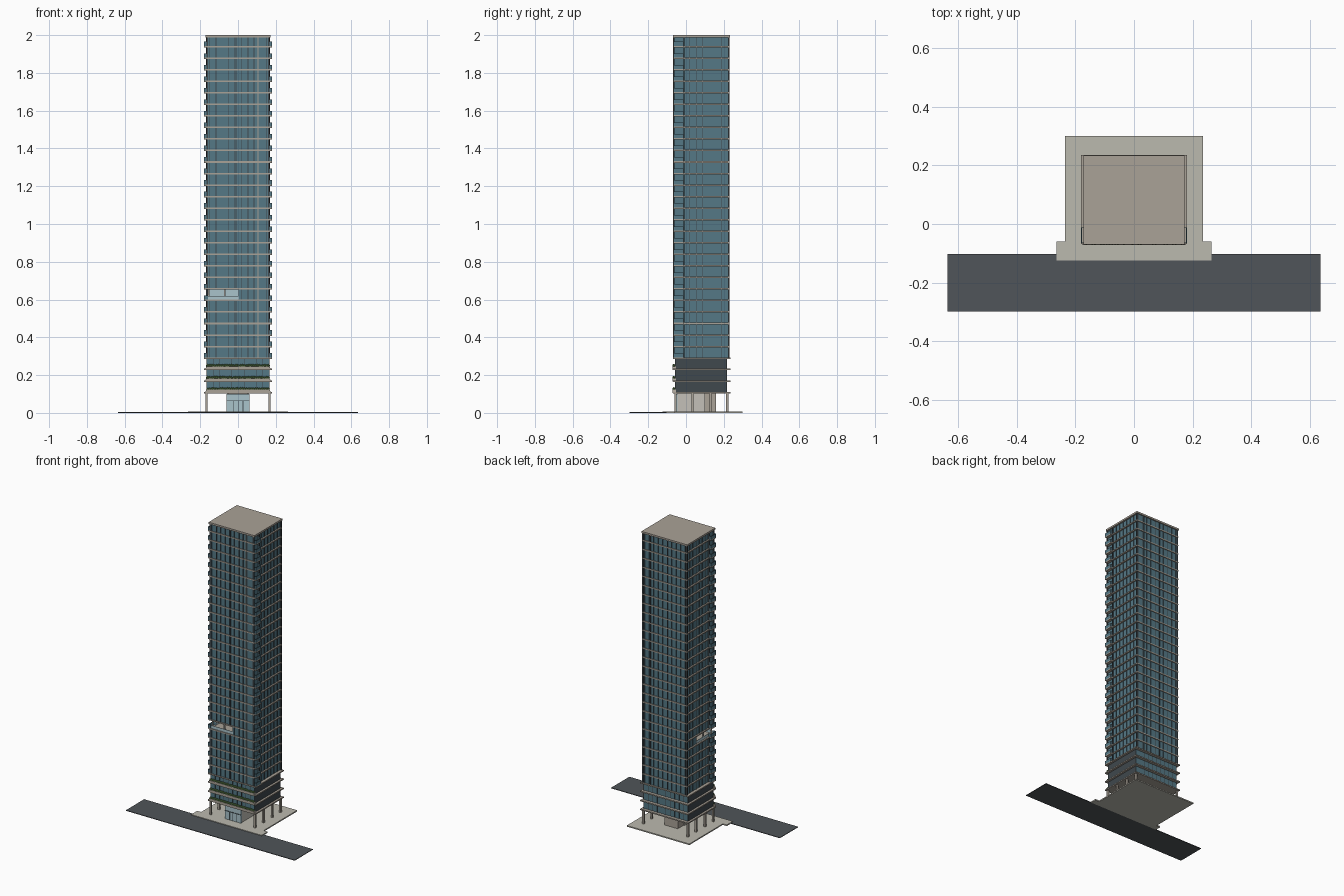
import bpy, bmesh, random
from mathutils import Matrix, Vector

if "Cube" in bpy.data.objects:
    bpy.data.objects.remove(bpy.data.objects["Cube"])

random.seed(4)


def mat(name, r, g, b):
    m = bpy.data.materials.new(name)
    m.diffuse_color = (r, g, b, 1)
    m.use_nodes = True
    m.node_tree.nodes["Principled BSDF"].inputs["Base Color"].default_value = m.diffuse_color
    return m


GLASS = mat("glass", 0.09, 0.19, 0.24)
PALE = mat("pale_glass", 0.40, 0.55, 0.60)
STONE = mat("stone", 0.40, 0.36, 0.31)
PAVE = mat("paving", 0.50, 0.49, 0.43)
WALL = mat("lobby_wall", 0.55, 0.53, 0.48)
DARK = mat("dark_metal", 0.05, 0.065, 0.075)
ROAD = mat("asphalt", 0.08, 0.09, 0.10)
GREEN = mat("foliage", 0.10, 0.20, 0.06)


def finish(name, bm, material):
    me = bpy.data.meshes.new(name)
    bm.to_mesh(me)
    bm.free()
    ob = bpy.data.objects.new(name, me)
    bpy.context.collection.objects.link(ob)
    me.materials.append(material)
    return ob


def boxes(name, material, items):
    """One object from boxes given as x0, x1, y0, y1, z0, z1."""
    bm = bmesh.new()
    for x0, x1, y0, y1, z0, z1 in items:
        c = Vector((x0 + x1, y0 + y1, z0 + z1)) / 2
        s = Matrix.Diagonal((x1 - x0, y1 - y0, z1 - z0, 1))
        bmesh.ops.create_cube(bm, size=1, matrix=Matrix.Translation(c) @ s)
    return finish(name, bm, material)


def both(items):
    """Boxes plus their mirror images across x."""
    return items + [(-b[1], -b[0]) + tuple(b[2:]) for b in items]


BASE, N, TOP = 0.29, 28, 2.0
H = (TOP - BASE) / N
Z = [BASE + i * H for i in range(N + 1)]
X, YF, YB = 0.170, -0.068, 0.230       # tower slab edges
GX, GF, GB = 0.160, -0.063, 0.225      # tower glass faces
TX, TY = 0.005, 0.12                   # sky terrace cut into the front left corner

# Site
boxes("road", ROAD, [(-0.635, 0.635, -0.298, -0.102, 0, 0.004)])
boxes("plaza", PAVE, [(-0.235, 0.235, -0.06, 0.30, 0, 0.008),
                      (-0.265, 0.265, -0.125, -0.06, 0, 0.008)])

# Entrance level: lobby, core and columns
boxes("lobby_glass", PALE, [(-0.06, 0.06, -0.055, -0.045, 0.008, 0.1)])
boxes("lobby_walls", WALL, both([(0.05, 0.058, -0.045, 0.10, 0.008, 0.105)]))
boxes("service_core", STONE, [(-0.05, 0.05, 0.10, 0.16, 0.008, 0.105)])
boxes("entrance_door_frame", DARK,
      [(-0.025, -0.022, -0.058, -0.054, 0.008, 0.065),
       (0.0, 0.002, -0.058, -0.054, 0.008, 0.065),
       (0.025, 0.028, -0.058, -0.054, 0.008, 0.065),
       (-0.06, 0.06, -0.058, -0.054, 0.063, 0.066)])
boxes("ground_columns", STONE,
      both([(0.161, 0.173, y - 0.006, y + 0.006, 0.008, 0.105)
            for y in (-0.055, 0.035, 0.13, 0.218)]))

# Podium
PZ = [0.103, 0.163, 0.226]
boxes("podium_glass", GLASS, [(-0.165, 0.165, -0.055, 0.215, 0.105, BASE)])
boxes("podium_slabs", STONE,
      [(-0.18, 0.18, -0.068, 0.235, z, z + 0.008) for z in PZ + [BASE - 0.006]])
boxes("podium_mullions", DARK,
      [(x - 0.001, x + 0.001, -0.058, 0.217, 0.108, BASE)
       for x in [-0.165 + 0.033 * i for i in range(11)]])

# Planters: troughs with sides that taper upwards, and rounded plants
bm = bmesh.new()
for z in PZ:
    r = bmesh.ops.create_cube(bm, size=1, matrix=Matrix.Translation((0, -0.062, z + 0.011))
                              @ Matrix.Diagonal((0.35, 0.018, 0.018, 1)))
    for v in r["verts"]:
        if v.co.z > z + 0.011:
            v.co.x *= 0.96
finish("planter_troughs", bm, STONE)
bm = bmesh.new()
for z in PZ:
    for i in range(34):
        p = (-0.162 + 0.324 * i / 33, -0.064, z + 0.024 + random.uniform(-0.001, 0.001))
        bmesh.ops.create_icosphere(bm, subdivisions=1, radius=random.uniform(0.007, 0.009),
                                   matrix=Matrix.Translation(p))
finish("planter_foliage", bm, GREEN)

# Tower glass, interrupted at the terrace storey
boxes("tower_glass", GLASS,
      [(-GX, GX, GF, GB, BASE, Z[5]), (-GX, GX, GF, GB, Z[6], TOP - 0.005),
       (TX, GX, GF, GB, Z[5], Z[6]), (-GX, TX, TY, GB, Z[5], Z[6])])

# Floor slabs and roof
boxes("floor_slabs", STONE,
      [(-X, X, YF, YB, z - 0.004, z + 0.004) for z in Z[1:-1]])
boxes("roof_slab", STONE, [(-X - 0.002, X + 0.002, YF - 0.002, YB + 0.003, TOP - 0.012, TOP)])

# Mullions, lighter bars between heavier fins


def bars(xs, w, y0, y1):
    out = []
    for x in xs:
        spans = [(BASE, TOP - 0.01)]
        if y0 < 0 and x < TX:
            spans = [(BASE, Z[5]), (Z[6], TOP - 0.01)]
        out += [(x - w, x + w, y0, y1, a, b) for a, b in spans]
    return out


grid = [-0.153 + 0.034 * i for i in range(10)]
boxes("front_mullions", DARK, bars(grid, 0.0008, GF - 0.003, GF))
boxes("front_fins", DARK, bars([-0.116, -0.010, 0.054, 0.085], 0.002, GF - 0.005, GF))
boxes("front_stone_fin", STONE, bars([0.106], 0.002, GF - 0.005, GF))
boxes("back_mullions", DARK, bars(grid, 0.0008, GB, GB + 0.003))
boxes("back_fins", DARK, bars([-0.02, 0.108], 0.002, GB, GB + 0.005))
ys = [0.02 + 0.034 * i for i in range(6)]
boxes("right_mullions", DARK,
      [(GX, GX + 0.003, y - 0.0008, y + 0.0008, BASE, TOP - 0.01) for y in ys])
boxes("left_mullions", DARK,
      [(-GX - 0.003, -GX, y - 0.0008, y + 0.0008, a, b) for y in ys
       for a, b in ((BASE, Z[5] if y < TY else TOP - 0.01), (Z[6], TOP - 0.01))])
boxes("corner_posts", DARK,
      both([(GX - 0.002, X - 0.001, YB - 0.008, YB - 0.001, BASE, TOP - 0.01)])
      + [(GX - 0.002, X - 0.002, YF + 0.001, YF + 0.007, BASE, TOP - 0.01),
         (-X + 0.002, -GX + 0.002, YF + 0.001, YF + 0.007, BASE, Z[5]),
         (-X + 0.002, -GX + 0.002, YF + 0.001, YF + 0.007, Z[6], TOP - 0.01)])

# Front corner balconies on both flanks
BY = -0.012
slabs, rails = [], []
for z in Z[:-1]:
    slabs.append((GX, 0.181, YF + 0.003, BY, z - 0.004, z + 0.004))
    rails += [(0.178, 0.181, YF + 0.003, BY, z + 0.004, z + 0.026),
              (GX, 0.178, YF + 0.003, YF + 0.005, z + 0.004, z + 0.026),
              (GX, 0.178, BY - 0.002, BY, z + 0.004, z + 0.026)]
boxes("balcony_slabs", STONE, both(slabs))
boxes("balcony_railings", GLASS, both(rails))
boxes("balcony_dividers", DARK, [(GX, X, BY, BY + 0.003, BASE, TOP - 0.01),
                                 (-X, -GX, BY, BY + 0.003, BASE, Z[5]),
                                 (-X, -GX, BY, BY + 0.003, Z[6], TOP - 0.01)])

# Sky terrace: pale back walls, columns and glass railing
z5, z6 = Z[5] + 0.004, Z[6] - 0.004
boxes("terrace_walls", PALE, [(TX - 0.003, TX, GF, TY, z5, z6),
                              (-GX, TX, TY - 0.003, TY, z5, z6)])
boxes("terrace_columns", WALL,
      [(x - 0.004, x + 0.004, y - 0.004, y + 0.004, z5, z6)
       for x, y in ((-0.155, -0.05), (-0.07, -0.045), (-0.155, 0.04))])
boxes("terrace_railing", PALE, [(-GX, TX, GF, GF + 0.002, z5, z5 + 0.02),
                                (-GX, -GX + 0.002, BY, TY, z5, z5 + 0.02)])
